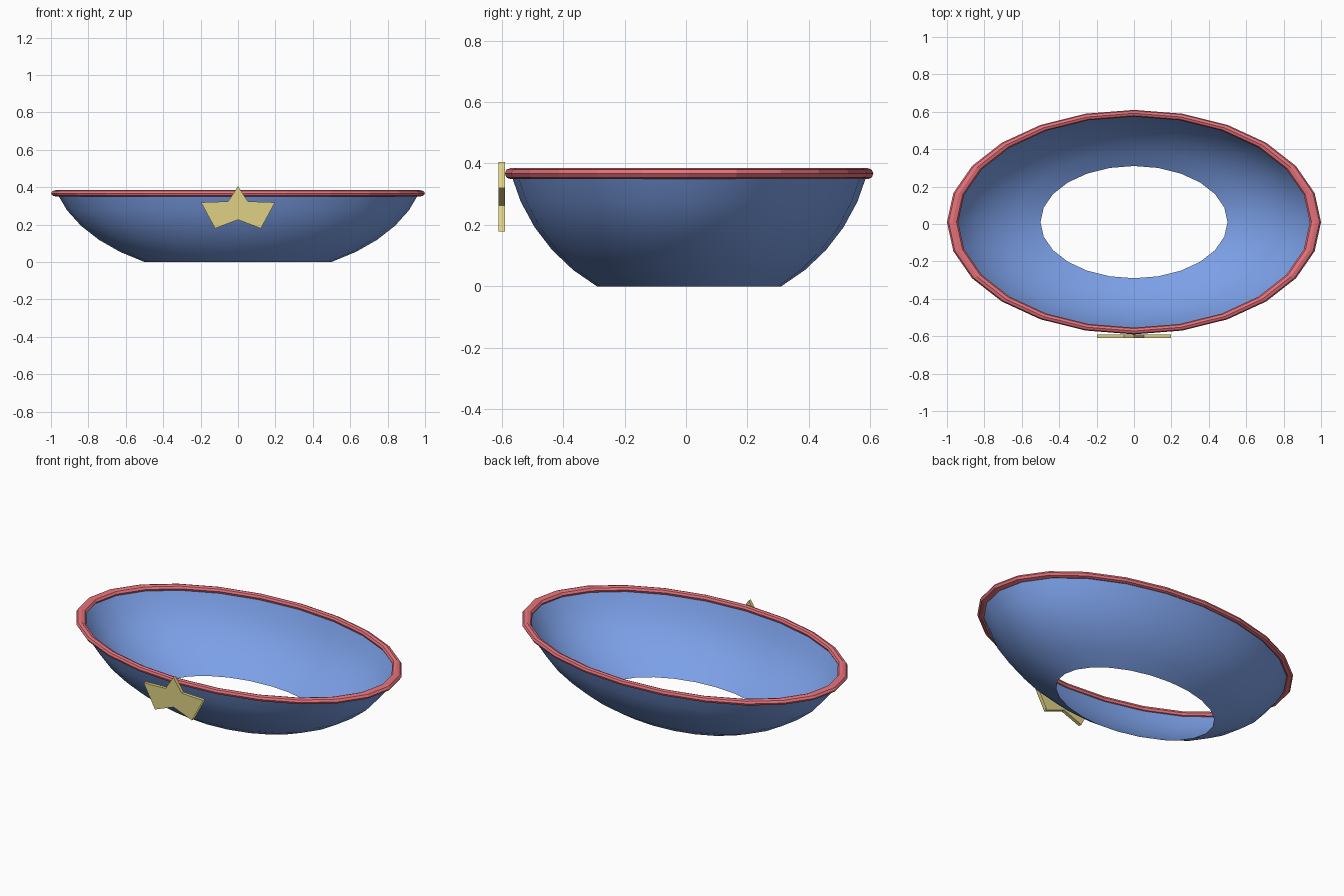
import bpy, bmesh, math

cube = bpy.data.objects.get("Cube")
if cube:
    bpy.data.objects.remove(cube, do_unlink=True)

SEGMENTS = 24      # sides around the oval
SQUASH = 0.6       # depth and height relative to width
CENTRE_Y = 0.01


def material(name, rgb):
    mat = bpy.data.materials.new(name)
    mat.use_nodes = True
    colour = (*rgb, 1.0)
    mat.diffuse_color = colour
    mat.node_tree.nodes["Principled BSDF"].inputs["Base Color"].default_value = colour
    return mat


def finish(name, bm, mat, smooth=False):
    mesh = bpy.data.meshes.new(name)
    bm.to_mesh(mesh)
    bm.free()
    mesh.materials.append(mat)
    for poly in mesh.polygons:
        poly.use_smooth = smooth
    obj = bpy.data.objects.new(name, mesh)
    bpy.context.collection.objects.link(obj)
    return obj


def oval_sweep(bm, profile, closed):
    """Turn an (r, z) profile around the oval; faces point outward for rising profiles."""
    rings = []
    for r, z in profile:
        ring = []
        for i in range(SEGMENTS):
            a = 2 * math.pi * i / SEGMENTS
            ring.append(bm.verts.new((r * math.cos(a), CENTRE_Y + SQUASH * r * math.sin(a), z)))
        rings.append(ring)
    pairs = list(zip(rings, rings[1:]))
    if closed:
        pairs.append((rings[-1], rings[0]))
    for low, high in pairs:
        for i in range(SEGMENTS):
            j = (i + 1) % SEGMENTS
            bm.faces.new((low[i], low[j], high[j], high[i]))


blue = material("bowl blue", (0.2, 0.35, 0.8))
red = material("rim red", (0.8, 0.17, 0.2))
gold = material("star gold", (0.74, 0.64, 0.23))

# Bowl: open-bottomed band of a squashed sphere
base = math.cos(math.radians(30))
bowl_profile = []
for step in range(6):
    a = math.radians(30 + 9 * step)
    bowl_profile.append((math.sin(a), SQUASH * (base - math.cos(a))))
bm = bmesh.new()
oval_sweep(bm, bowl_profile, closed=False)
finish("bowl", bm, blue, smooth=True)

# Rim: eight-sided tube along the top edge
rim_profile = []
for step in range(8):
    a = 2 * math.pi * step / 8
    rim_profile.append((0.97 + 0.03 * math.cos(a), 0.367 + SQUASH * 0.03 * math.sin(a)))
bm = bmesh.new()
oval_sweep(bm, rim_profile, closed=True)
finish("rim", bm, red)

# Star: five-pointed plate on the front, with webs across its two side notches
bm = bmesh.new()
STAR_Z = 0.28
WEBBED = (3, 7)
loops = []
for y in (-0.61, -0.59):
    loop = []
    for i in range(10):
        a = math.radians(36 * i)
        r = 0.09 if i % 2 else 0.208
        loop.append(bm.verts.new((r * math.sin(a), y, STAR_Z + SQUASH * r * math.cos(a))))
    hub = bm.verts.new((0, y, STAR_Z))
    outline = [v for i, v in enumerate(loop) if i not in WEBBED]
    for i, v in enumerate(outline):
        w = outline[(i + 1) % len(outline)]
        bm.faces.new((hub, w, v) if y < -0.6 else (hub, v, w))
    loops.append(loop)
front, back = loops
for i in range(10):
    j = (i + 1) % 10
    bm.faces.new((front[i], front[j], back[j], back[i]))
finish("star_badge", bm, gold)
